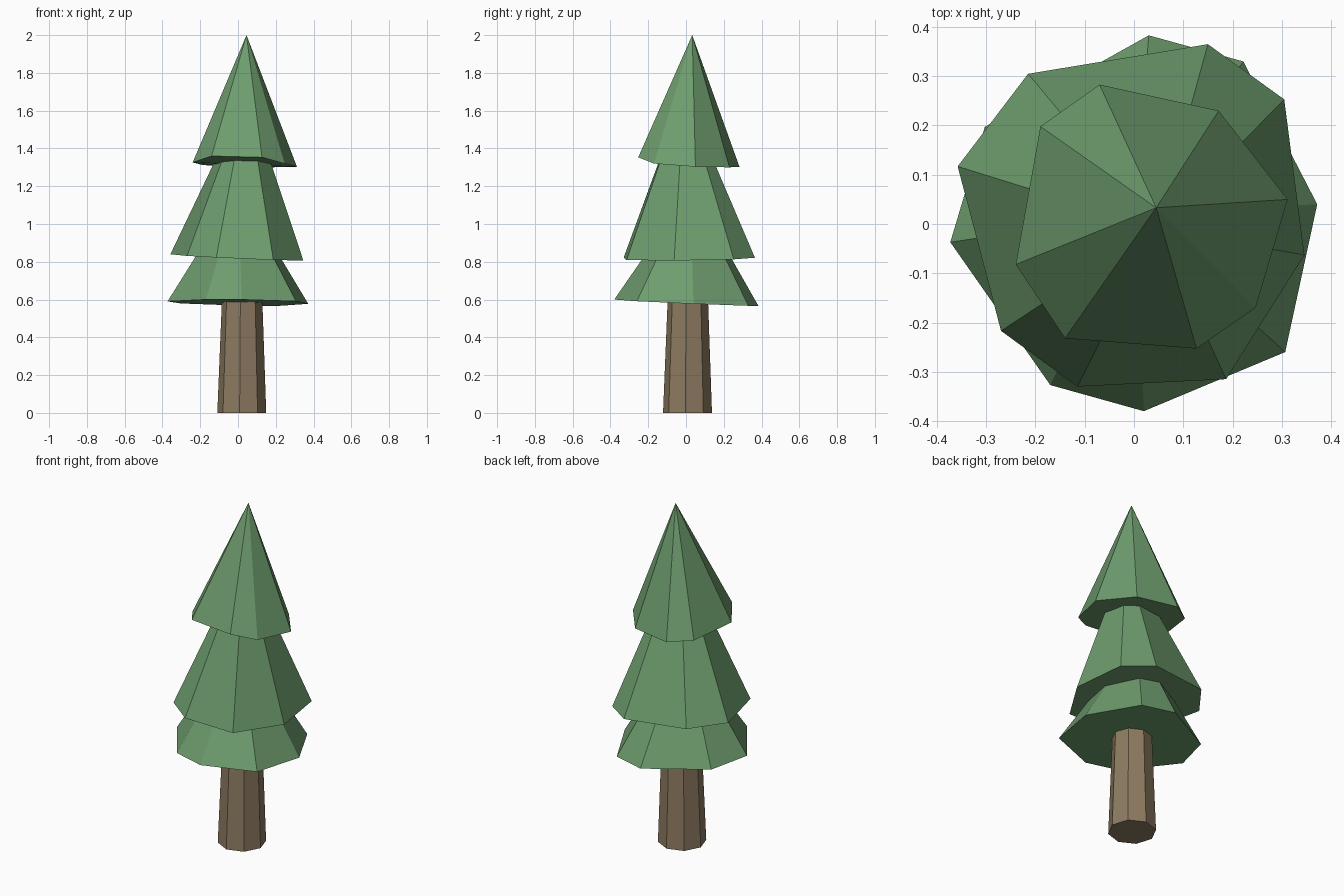
import bpy, bmesh, math

if "Cube" in bpy.data.objects:
    bpy.data.objects.remove(bpy.data.objects["Cube"])


def material(name, color):
    m = bpy.data.materials.new(name)
    m.diffuse_color = (*color, 1)
    m.use_nodes = True
    m.node_tree.nodes["Principled BSDF"].inputs["Base Color"].default_value = m.diffuse_color
    return m


GREEN = material("foliage_green", (0.155, 0.335, 0.155))
BROWN = material("bark_brown", (0.27, 0.20, 0.12))


def loft(name, base, top, mat):
    """Faceted solid from a base ring up to a top ring, or to a single tip."""
    bm = bmesh.new()
    lo = [bm.verts.new(p) for p in base]
    hi = [bm.verts.new(p) for p in top]
    n = len(lo)
    for i in range(n):
        j = (i + 1) % n
        if len(hi) == 1:
            bm.faces.new((lo[i], lo[j], hi[0]))
        else:
            bm.faces.new((lo[i], lo[j], hi[j], hi[i]))
    bm.faces.new(lo[::-1])
    if len(hi) > 1:
        bm.faces.new(hi)
    bmesh.ops.recalc_face_normals(bm, faces=bm.faces)
    mesh = bpy.data.meshes.new(name)
    bm.to_mesh(mesh)
    bm.free()
    mesh.materials.append(mat)
    obj = bpy.data.objects.new(name, mesh)
    bpy.context.collection.objects.link(obj)


def octagon(cx, cy, r, z, turn):
    return [(cx + r * math.cos(math.radians(turn + 45 * i)),
             cy + r * math.sin(math.radians(turn + 45 * i)), z) for i in range(8)]


def tilted(outline, z, slope_x, slope_y):
    return [(x, y, z + slope_x * x + slope_y * y) for x, y in outline]


def shrunk(outline, s, cx, cy, z):
    return [(cx + s * x, cy + s * y, z) for x, y in outline]


# Trunk
loft("trunk", octagon(0.02, 0.008, 0.13, 0, -5),
     octagon(0.022, 0.01, 0.105, 0.66, -5), BROWN)

# Lower foliage tier: uneven, slightly tilted skirt
lower = [(0.372, 0.04), (0.222, 0.33), (0.03, 0.383), (-0.303, 0.197),
         (-0.373, -0.037), (-0.17, -0.327), (0.02, -0.38), (0.307, -0.26)]
loft("lower_foliage", tilted(lower, 0.584, -0.013, -0.043),
     shrunk(lower, 0.48, 0.0, 0.01, 0.9), GREEN)

# Middle foliage tier
middle = [(0.305, 0.253), (0.15, 0.365), (-0.215, 0.305), (-0.358, 0.117),
          (-0.27, -0.217), (-0.115, -0.33), (0.187, -0.315), (0.346, -0.063)]
loft("middle_foliage", tilted(middle, 0.8225, -0.044, 0.015),
     shrunk(middle, 0.34, 0.031, -0.006, 1.4), GREEN)

# Top foliage cone with an uneven rim
rim = [(0.312, 0.05, 1.303), (0.172, 0.23, 1.30), (-0.07, 0.283, 1.303),
       (-0.19, 0.198, 1.313), (-0.24, -0.082, 1.326), (-0.14, -0.232, 1.36),
       (0.127, -0.253, 1.353), (0.247, -0.17, 1.32)]
loft("top_foliage", rim, [(0.045, 0.033, 2.0)], GREEN)
